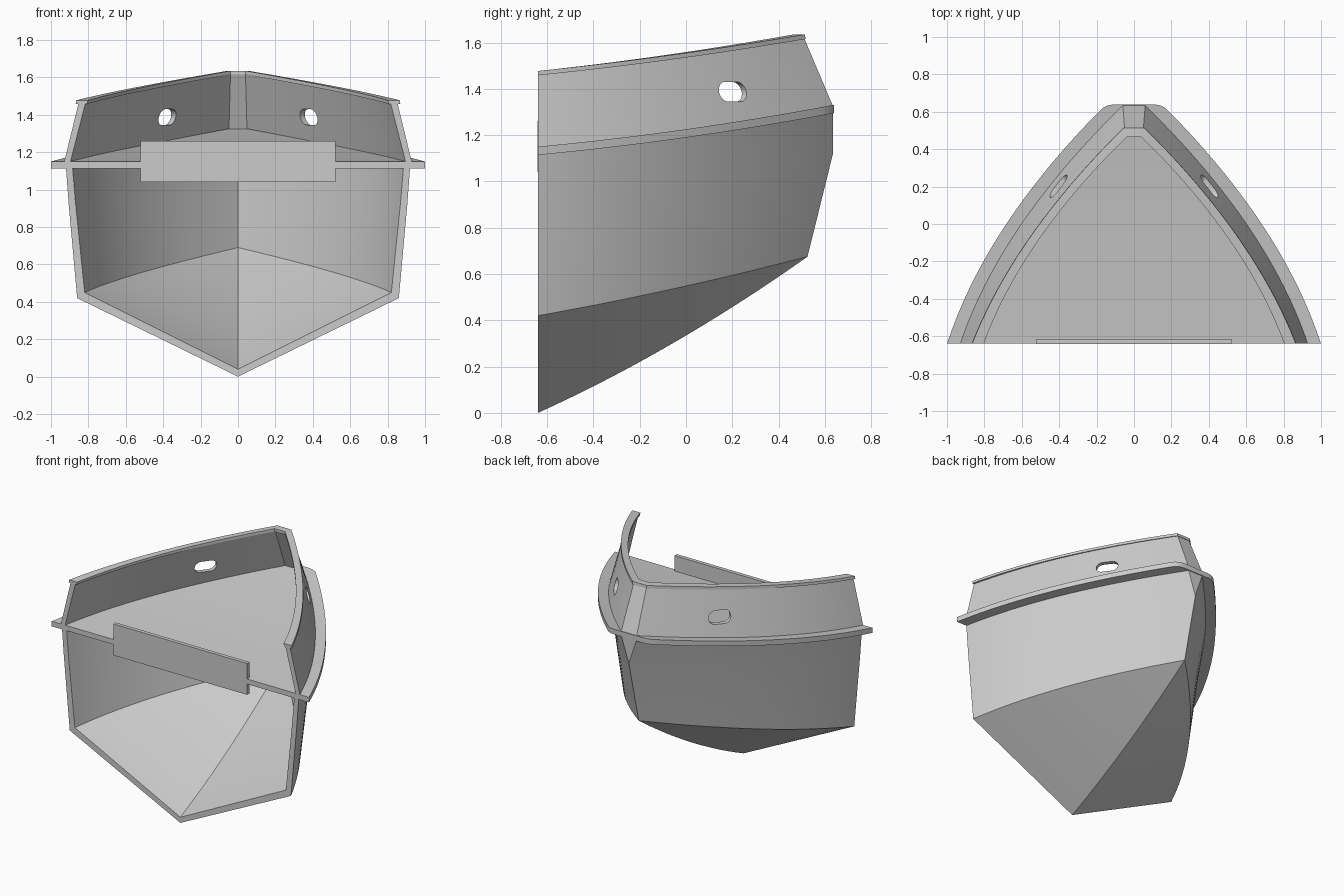
import bpy, bmesh, math
from mathutils import Vector

if "Cube" in bpy.data.objects:
    bpy.data.objects.remove(bpy.data.objects["Cube"], do_unlink=True)

STERN = -0.64
STEPS = 28

grey = bpy.data.materials.new("plain grey")
grey.use_nodes = True
grey.diffuse_color = (0.6, 0.6, 0.6, 1)
grey.node_tree.nodes["Principled BSDF"].inputs["Base Color"].default_value = (0.6, 0.6, 0.6, 1)


def point(row, s):
    """Point on a curved run from the open end (s=0) to the bow (s=1)."""
    x0, z0, x1, y1, z1, bulge, sag = row
    arc = 4 * s * (1 - s)
    return Vector((x0 + (x1 - x0) * s + bulge * arc,
                   STERN + (y1 - STERN) * s,
                   z0 + (z1 - z0) * s - sag * arc))


def flip(p):
    return Vector((-p.x, p.y, p.z))


def loft(name, sections, closed=True):
    """Skin a list of sections and cap both ends."""
    bm = bmesh.new()
    rings = [[bm.verts.new(p) for p in sec] for sec in sections]
    n = len(rings[0])
    for a, b in zip(rings, rings[1:]):
        for i in range(n if closed else n - 1):
            j = (i + 1) % n
            bm.faces.new((a[i], a[j], b[j], b[i]))
    bm.faces.new(rings[0])
    bm.faces.new(rings[-1])
    bmesh.ops.remove_doubles(bm, verts=bm.verts, dist=0.0005)
    bmesh.ops.recalc_face_normals(bm, faces=bm.faces)
    mesh = bpy.data.meshes.new(name)
    bm.to_mesh(mesh)
    bm.free()
    ob = bpy.data.objects.new(name, mesh)
    bpy.context.collection.objects.link(ob)
    mesh.materials.append(grey)
    return ob


def wrap(rows):
    """Sections along one side, across the flat stem, and back down the other."""
    half = [[point(r, i / STEPS) for r in rows] for i in range(STEPS + 1)]
    middle = [Vector((0, p.y, p.z)) for p in half[-1]]
    return half + [middle] + [[flip(p) for p in sec] for sec in reversed(half)]


def smooth(ob):
    bpy.ops.object.select_all(action="DESELECT")
    ob.select_set(True)
    bpy.context.view_layer.objects.active = ob
    bpy.ops.object.shade_smooth_by_angle(angle=math.radians(20))


# Hull shell: keel, chine, topside and deck edge, outside then inside
hull = loft("hull_shell", wrap([
    (0, 0, 0, 0.525, 0.675, 0, 0.037),
    (0.86, 0.42, 0, 0.525, 0.675, 0.1, 0.012),
    (0.905, 0.92, 0, 0.635, 1.12, 0.11, 0.015),
    (0.92, 1.12, 0.06, 0.635, 1.3, 0.11, 0.015),
    (0.885, 1.12, 0.045, 0.595, 1.3, 0.11, 0.015),
    (0.868, 0.92, 0, 0.59, 1.12, 0.11, 0.015),
    (0.82, 0.45, 0, 0.48, 0.69, 0.1, 0.012),
    (0, 0.04, 0, 0.48, 0.69, 0, 0.037),
]), closed=False)
smooth(hull)

# Deck plate, which runs out past the hull as a rub rail
edge = (0.93, 1.15, 0.06, 0.635, 1.33, 0.11, 0.015)
outline = [(1.0, STERN)]
for i in range(1, STEPS):
    s = i / STEPS
    d = point(edge, s + 0.01) - point(edge, s - 0.01)
    p = point(edge, s) + Vector((d.y, -d.x, 0)).normalized() * 0.066
    if p.y < 0.6:
        outline.append((p.x, p.y))
outline += [(0.165, 0.622), (0.135, 0.636), (0.1, 0.64)]
deck_sections = []
for x, y in outline:
    z = point(edge, (y - STERN) / (edge[3] - STERN)).z
    deck_sections.append([Vector(c) for c in
                          ((x, y, z), (-x, y, z), (-x, y, z - 0.036), (x, y, z - 0.036))])
smooth(loft("deck_and_rub_rail", deck_sections))

# Bulwark leaning inward above the deck
bulwark = loft("bulwark", wrap([
    (0.93, 1.145, 0.06, 0.635, 1.325, 0.11, 0.015),
    (0.852, 1.465, 0.05, 0.51, 1.62, 0.09, 0.01),
    (0.815, 1.465, 0.04, 0.47, 1.62, 0.09, 0.01),
    (0.897, 1.145, 0.048, 0.592, 1.325, 0.11, 0.015),
]))

# Oval mooring holes cut through each side
for side in (-1, 1):
    along = Vector((-0.62 * side, 0.785, 0))
    out = Vector((0.785 * side, 0.62, 0))
    centre = Vector((0.405 * side, 0.203, 1.387))
    ring = []
    for k in range(32):
        a = math.tau * (k + 0.5) / 32
        u = math.cos(a) * 0.043 + math.copysign(0.031, math.cos(a))
        ring.append(centre + along * u + Vector((0, 0, math.sin(a) * 0.043)))
    cutter = loft("hole_cutter", [[p - out * 0.13 for p in ring],
                                  [p + out * 0.13 for p in ring]])
    cutter.hide_render = True
    mod = bulwark.modifiers.new("hole", "BOOLEAN")
    mod.operation = "DIFFERENCE"
    mod.solver = "EXACT"
    mod.object = cutter
    bpy.context.view_layer.objects.active = bulwark
    bpy.ops.object.modifier_apply(modifier=mod.name)
    bpy.data.objects.remove(cutter, do_unlink=True)
smooth(bulwark)

# Cap rail along the top of the bulwark
cap = loft("cap_rail", wrap([
    (0.868, 1.458, 0.055, 0.516, 1.615, 0.09, 0.01),
    (0.865, 1.477, 0.055, 0.514, 1.635, 0.09, 0.01),
    (0.803, 1.477, 0.04, 0.465, 1.635, 0.09, 0.01),
    (0.805, 1.458, 0.04, 0.465, 1.615, 0.09, 0.01),
]))
smooth(cap)

# Upright panel across the open end of the deck
loft("end_panel", [[Vector((x, y, z)) for x, z in
                    ((-0.52, 1.04), (0.52, 1.04), (0.52, 1.26), (-0.52, 1.26))]
                   for y in (-0.642, -0.615)])
